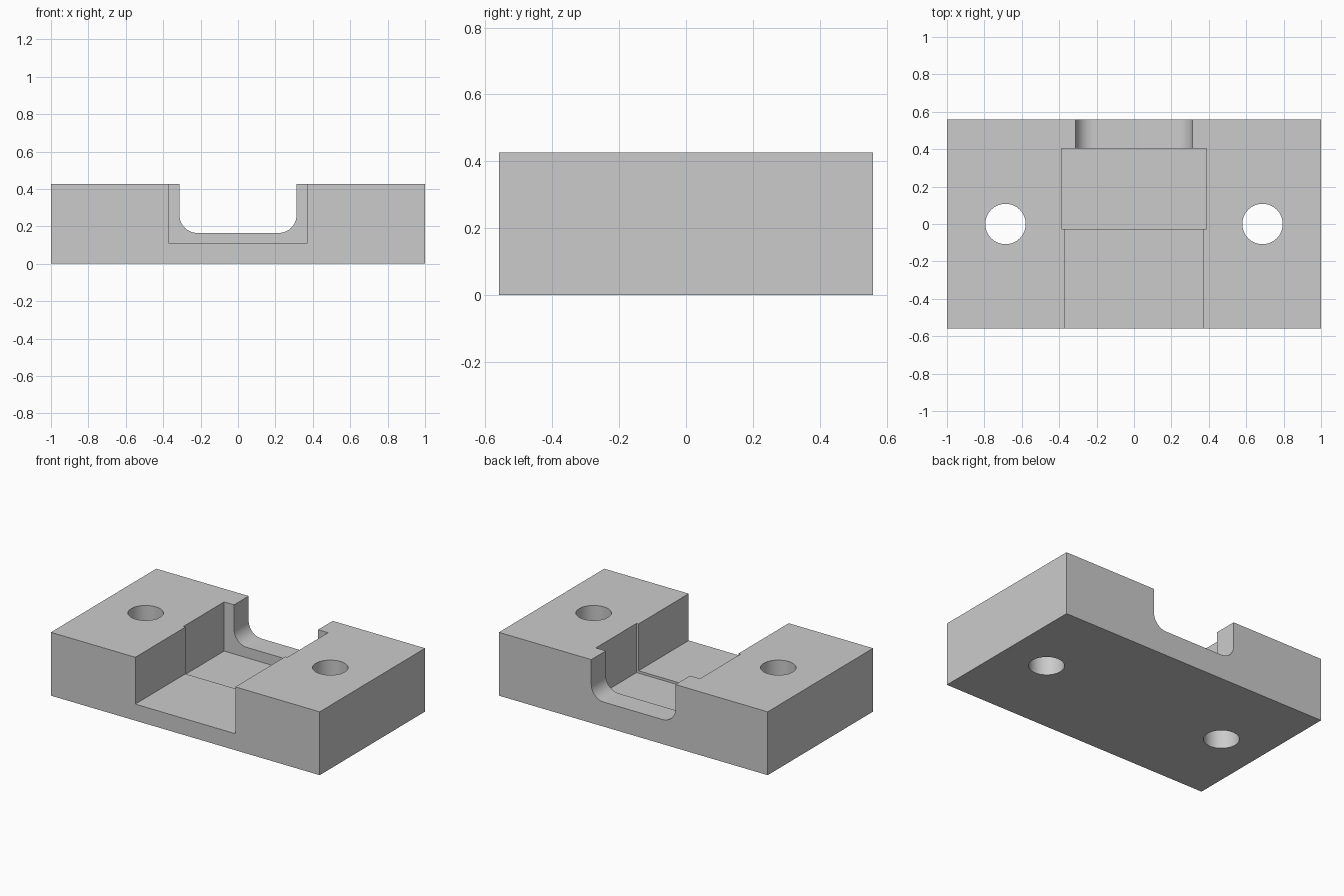
import bpy
import bmesh
import math

if "Cube" in bpy.data.objects:
    bpy.data.objects.remove(bpy.data.objects["Cube"], do_unlink=True)

DEPTH, HEIGHT = 0.56, 0.426

grey = bpy.data.materials.new("plain grey")
grey.use_nodes = True
colour = (0.6, 0.6, 0.6, 1)
grey.diffuse_color = colour
grey.node_tree.nodes["Principled BSDF"].inputs["Base Color"].default_value = colour


def extrude_profile(name, points, y0, y1):
    """Extrude an outline in the xz plane from y0 to y1."""
    bm = bmesh.new()
    face = bm.faces.new([bm.verts.new((x, y0, z)) for x, z in points])
    ext = bmesh.ops.extrude_face_region(bm, geom=[face])
    verts = [v for v in ext["geom"] if isinstance(v, bmesh.types.BMVert)]
    bmesh.ops.translate(bm, verts=verts, vec=(0, y1 - y0, 0))
    bmesh.ops.recalc_face_normals(bm, faces=bm.faces)
    mesh = bpy.data.meshes.new(name)
    bm.to_mesh(mesh)
    bm.free()
    mesh.materials.append(grey)
    obj = bpy.data.objects.new(name, mesh)
    bpy.context.collection.objects.link(obj)
    return obj


def rect(half_width, z0, z1):
    return [(-half_width, z0), (half_width, z0), (half_width, z1), (-half_width, z1)]


def rounded_notch(half_width, floor, top, radius, steps=12):
    """U-shaped outline with rounded lower corners."""
    right = []
    for i in range(steps + 1):
        a = math.pi / 2 * i / steps
        right.append((half_width - radius + radius * math.sin(a),
                      floor + radius - radius * math.cos(a)))
    right.append((half_width, top))
    return right + [(-x, z) for x, z in reversed(right)]


# Solid base block
block = extrude_profile("mounting_block", rect(1, 0, HEIGHT), -DEPTH, DEPTH)

# Front channel, wider and deeper pocket, narrow rear notch
cutters = [
    extrude_profile("front_channel_cutter", rect(0.372, 0.111, 0.6), -0.7, 0.1),
    extrude_profile("pocket_cutter", rect(0.387, 0.095, 0.65), -0.027, 0.405),
    extrude_profile("rear_notch_cutter", rounded_notch(0.313, 0.165, 0.7, 0.095), 0.3, 0.7),
]

# Bolt holes on both sides
for side in (-1, 1):
    bpy.ops.mesh.primitive_cylinder_add(vertices=64, radius=0.108, depth=1,
                                        location=(side * 0.687, 0, 0.2))
    hole = bpy.context.object
    hole.name = "bolt_hole_cutter"
    hole.data.materials.append(grey)
    cutters.append(hole)

# Cut the block, then discard the cutters
bpy.ops.object.select_all(action="DESELECT")
block.select_set(True)
bpy.context.view_layer.objects.active = block
for cutter in cutters:
    cutter.hide_render = True
    mod = block.modifiers.new(cutter.name, "BOOLEAN")
    mod.operation = "DIFFERENCE"
    mod.solver = "EXACT"
    mod.object = cutter
    bpy.ops.object.modifier_apply(modifier=mod.name)
    bpy.data.objects.remove(cutter, do_unlink=True)

bpy.ops.object.shade_smooth_by_angle(angle=math.radians(30))
